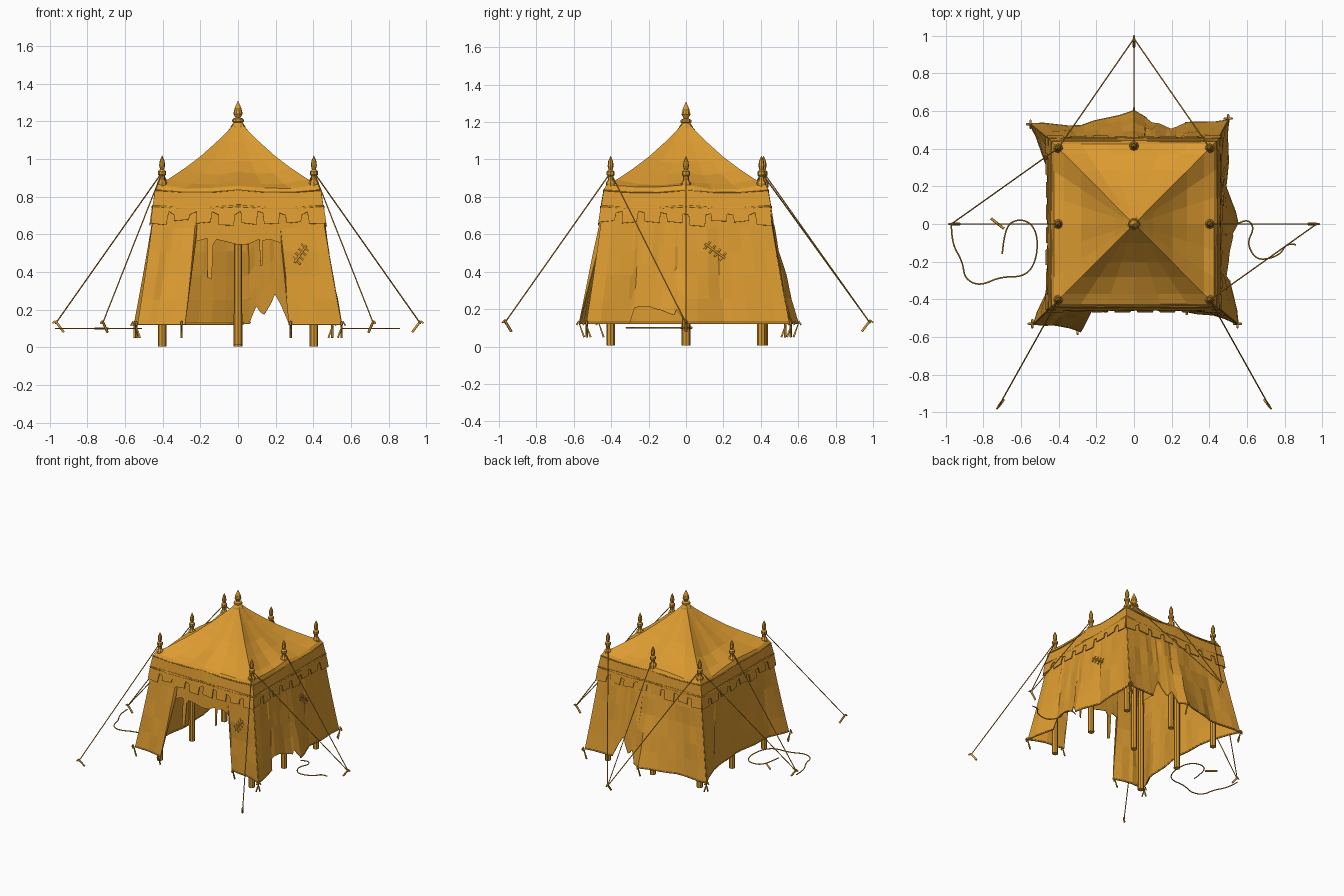
import bpy, math, random
from mathutils import Vector

random.seed(4)
if "Cube" in bpy.data.objects:
    bpy.data.objects.remove(bpy.data.objects["Cube"])

canvas = bpy.data.materials.new("ochre_canvas")
canvas.use_nodes = True
canvas.diffuse_color = (0.71, 0.325, 0.03, 1)
bsdf = canvas.node_tree.nodes["Principled BSDF"]
bsdf.inputs["Base Color"].default_value = canvas.diffuse_color
bsdf.inputs["Roughness"].default_value = 0.9


def add_object(name, data):
    ob = bpy.data.objects.new(name, data)
    bpy.context.scene.collection.objects.link(ob)
    data.materials.append(canvas)
    return ob


def grid(name, rows, closed=False, thickness=0.0):
    """Skin a list of equally long point rows with quads."""
    n = len(rows[0])
    verts = [p for row in rows for p in row]
    faces = [(i * n + j, i * n + (j + 1) % n, (i + 1) * n + (j + 1) % n, (i + 1) * n + j)
             for i in range(len(rows) - 1) for j in range(n if closed else n - 1)]
    mesh = bpy.data.meshes.new(name)
    mesh.from_pydata(verts, [], faces)
    ob = add_object(name, mesh)
    if thickness:
        mod = ob.modifiers.new("cloth_thickness", "SOLIDIFY")
        mod.thickness = thickness
        mod.offset = 0
    return ob


def cord(name, points, radius=0.005, closed=False, smooth=False):
    curve = bpy.data.curves.new(name, "CURVE")
    curve.dimensions = "3D"
    curve.bevel_depth = radius
    curve.bevel_resolution = 1
    curve.use_fill_caps = True
    spline = curve.splines.new("NURBS" if smooth else "POLY")
    spline.points.add(len(points) - 1)
    for sp, p in zip(spline.points, points):
        sp.co = (*p, 1)
    spline.use_cyclic_u = closed
    if smooth:
        spline.order_u = 3
        spline.use_endpoint_u = True
    return add_object(name, curve)


def lathe(name, profile, x, y, sides=8):
    rows = [[(x + r * math.cos(a * math.tau / sides), y + r * math.sin(a * math.tau / sides), z)
             for a in range(sides)] for r, z in profile]
    return grid(name, rows, closed=True)


def square_ring(w, z, sag, belly=0.0, jitter=0.0, per_side=6):
    """Points around a square: sag lies between the posts, belly across the whole side."""
    out = []
    for dx, dy in ((0, -1), (1, 0), (0, 1), (-1, 0)):
        for k in range(per_side):
            s = 2 * k / per_side - 1
            dip = sag * abs(math.sin(math.pi * s)) + belly * (1 - s * s)
            j = random.uniform(-jitter, jitter) if k else 0
            out.append((w * (dx - dy * s), w * (dy + dx * s), z - dip + j))
    return out


# Roof: cloth sags between the ridges and lifts again at the posts, then an upright band
roof_profile = [(0.02, 1.185, 0), (0.05, 1.15, 0), (0.1, 1.1, 0.008), (0.2, 1.01, 0.02),
                (0.28, 0.95, 0.025), (0.37, 0.89, 0.01), (0.424, 0.862, 0), (0.438, 0.835, 0),
                (0.452, 0.75, 0)]
rows = [square_ring(w, z, 0.045 * w, belly, 0.02 * w) for w, z, belly in roof_profile]
grid("roof", rows, closed=True, thickness=0.006)
cord("upper_trim", square_ring(0.439, 0.835, 0.012), 0.004, closed=True)
cord("lower_trim", square_ring(0.453, 0.75, 0.012), 0.006, closed=True)

# Valance with hanging square tabs
for side in range(4):
    top, bottom = [], []
    angle = side * math.pi / 2
    ca, sa = math.cos(angle), math.sin(angle)
    tabs = 8
    for k in range(tabs):
        low = random.uniform(0.645, 0.675)
        gap = random.uniform(0.7, 0.725)
        width = random.uniform(0.66, 0.74)
        for f, z in ((0, gap), (0.03, low), (width, low + random.uniform(-0.01, 0.01)), (width + 0.04, gap)):
            s = 2 * (k + f) / (tabs - 0.24) - 1
            for row, w, h in ((top, 0.452, 0.755), (bottom, 0.452 + (0.755 - z) * 0.15, z)):
                x, y = s * w, -w
                row.append((x * ca - y * sa, x * sa + y * ca, h))
    grid("valance", [top, bottom], thickness=0.006)


# Walls: keys are (place along the top, bottom x, bottom y, height of the lower edge)
WALL_TOP = 0.765
HEM = 0.125


def wall_point(start, end, normal, keys, s, z):
    for a, b in zip(keys, keys[1:]):
        if s <= b[0]:
            break
    f = (s - a[0]) / (b[0] - a[0])
    top = Vector(start).lerp(Vector(end), (s + 1) / 2)
    low = Vector(a[1:3]).lerp(Vector(b[1:3]), f)
    t = (WALL_TOP - z) / (WALL_TOP - HEM)
    p = top.lerp(low, t ** 1.1) + Vector(normal) * 0.005 * math.sin(4 * math.pi * s) * t
    return Vector((p.x, p.y, z)), a[3] + (b[3] - a[3]) * f


def wall(name, start, end, normal, keys):
    spots = sorted({k[0] for k in keys} | {i / 8 for i in range(-8, 9)})
    columns, hem = [], []
    for s in spots:
        cut = wall_point(start, end, normal, keys, s, HEM)[1]
        if cut > 0.14:
            cut += random.uniform(-0.018, 0.018)
        column = []
        for i in range(6):
            p = wall_point(start, end, normal, keys, s, WALL_TOP + (cut - WALL_TOP) * i / 5)[0]
            creased = 0 < i < 5 and abs(s) < 1 and cut < 0.32
            crease = random.uniform(-0.006, 0.006) if creased else 0
            column.append(p + Vector((*normal, 0)) * crease)
        columns.append(column)
        if cut < 0.14:
            hem.append(column[-1])
        if hem and (cut >= 0.14 or s == spots[-1]):
            if len(hem) > 1:
                cord(name + "_hem", hem, 0.006)
            hem = []
    grid(name, columns, thickness=0.006)


T = 0.44
front = [(-1, -.53, -.53, HEM), (-.8, -.43, -.53, HEM), (-.5, -.28, -.57, HEM),
         (-.48, -.26, -.5, .56), (-.36, -.18, -.48, .57), (-.35, -.17, -.48, .37),
         (-.3, -.145, -.48, .36), (-.29, -.14, -.48, .56), (.25, .12, -.47, .56), (.26, .125, -.47, .44),
         (.28, .135, -.47, .44), (.29, .14, -.47, .56), (.5, .25, -.46, .56),
         (.52, .27, -.46, HEM), (.75, .42, -.48, HEM), (1, .55, -.53, HEM)]
back = [(-1, -.55, .53, HEM), (-.5, -.28, .52, HEM), (0, 0, .6, HEM), (.12, .06, .56, .13),
        (.18, .1, .55, .2), (.3, .14, .54, .19), (.42, .2, .53, .28), (.5, .23, .53, .24),
        (.58, .27, .53, HEM), (1, .5, .55, HEM)]
left = [(-1, .55, -.53, HEM), (-.6, .51, -.3, HEM), (-.56, .5, -.28, .2), (-.3, .51, -.17, .2),
        (-.1, .54, -.05, .18), (0, .55, 0, HEM), (.4, .49, .2, HEM), (1, .5, .55, HEM)]
right = [(-1, -.53, -.53, HEM), (-.7, -.47, -.38, HEM), (0, -.43, 0, HEM),
         (.6, -.46, .32, HEM), (1, -.55, .53, HEM)]
front_args = ((-T, -T), (T, -T), (0, -1), front)
left_args = ((T, -T), (T, T), (1, 0), left)
wall("front_wall", *front_args)
wall("left_wall", *left_args)
wall("back_wall", (-T, T), (T, T), (0, 1), back)
wall("right_wall", (-T, -T), (-T, T), (-1, 0), right)


# Stitched repairs lying on the walls
def stitches(args, s0, z0, s1, z1):
    out = Vector((*args[2], 0)) * 0.006
    def at(s, z):
        return wall_point(*args, s, z)[0] + out
    cord("repair_seam", [at(s0, z0), at(s1, z1)], 0.006)
    for i in range(4):
        f = (i + 0.5) / 4
        s, z = s0 + (s1 - s0) * f, z0 + (z1 - z0) * f
        lean = 0.035 if z1 < z0 else -0.035
        cord("repair_stitch", [at(s - lean, z - 0.02), at(s + lean, z + 0.02)], 0.005)


stitches(left_args, 0.22, 0.55, 0.45, 0.47)
stitches(front_args, 0.62, 0.45, 0.76, 0.54)

# Poles with turned finials
P = 0.403
post_spots = [(x, y) for x in (-P, P) for y in (-P, 0, P)] + [(0, 0.415)]
for x, y in post_spots:
    lathe("pole", [(0, 0.005), (0.023, 0.005), (0.02, 0.88), (0, 0.88)], x, y)
    lathe("pole_finial", [(0.026, 0.85), (0.026, 0.875), (0.015, 0.89), (0.015, 0.91), (0.021, 0.917),
                          (0.021, 0.935), (0.011, 0.945), (0.016, 0.965), (0.013, 0.99), (0, 1.02)], x, y)
lathe("centre_pole", [(0, 0.015), (0.023, 0.015), (0.02, 1.17), (0, 1.17)], 0, 0)
lathe("peak_finial", [(0.045, 1.15), (0.038, 1.175), (0.024, 1.195), (0.032, 1.2), (0.03, 1.212),
                      (0.013, 1.22), (0.025, 1.24), (0.018, 1.27), (0, 1.31)], 0, 0, 10)


# Hooked ground stakes
def stake(x, y, d):
    head = Vector((x, y, 0.14))
    cord("stake", [head, head - d * 0.045 - Vector((0, 0, 0.06))], 0.007)
    cord("stake_hook", [head, head + d * 0.015 - Vector((0, 0, 0.012))], 0.005)


hem_stakes = [(-.55, -.53, 1, 0), (-.54, -.54, 0, 1), (.56, -.53, -1, 0), (.55, -.54, 0, 1),
              (.51, .56, -1, 0), (.5, .57, 0, -1), (-.56, .53, 1, 0), (-.55, .54, 0, -1),
              (-.3, -.575, 0, 1), (.28, -.47, 0, 1), (0, .605, 0, -1)]
for x, y, dx, dy in hem_stakes:
    cord("hem_stake", [(x - 0.01 * dx, y - 0.01 * dy, 0.115), (x, y, 0.135),
                       (x + 0.03 * dx, y + 0.03 * dy, 0.05)], 0.006)

# Guy ropes from each stake to the posts it holds
guys = {(0, 0.985): [(-P, P), (0, .415), (P, P)],
        (-0.97, 0): [(-P, P), (-P, 0)],
        (0.97, 0): [(P, 0), (P, -P)],
        (-0.72, -0.97): [(-P, -P)],
        (0.72, -0.97): [(P, -P)]}
for (x, y), posts in guys.items():
    stake(x, y, Vector((x, y, 0)).normalized())
    for px, py in posts:
        cord("guy_rope", [(x, y, 0.125), (px, py, 0.93)], 0.0035)

# Loose rope ends on the ground
right_loop = [(-.97, 0), (-.97, -.1), (-.91, -.2), (-.9, -.29), (-.82, -.33), (-.71, -.28),
              (-.58, -.28), (-.52, -.2), (-.51, -.06), (-.56, .02), (-.65, .02), (-.69, -.05), (-.7, -.16)]
left_loop = [(.55, 0), (.6, .03), (.64, -.02), (.6, -.1), (.64, -.18), (.7, -.19), (.78, -.16),
             (.81, -.1), (.86, -.11)]
for name, path in (("right_loose_rope", right_loop), ("left_loose_rope", left_loop)):
    cord(name, [(x, y, 0.1) for x, y in path], 0.004, smooth=True)
cord("fallen_stake", [(-0.76, 0.03, 0.1), (-0.69, -0.025, 0.1)], 0.007)
